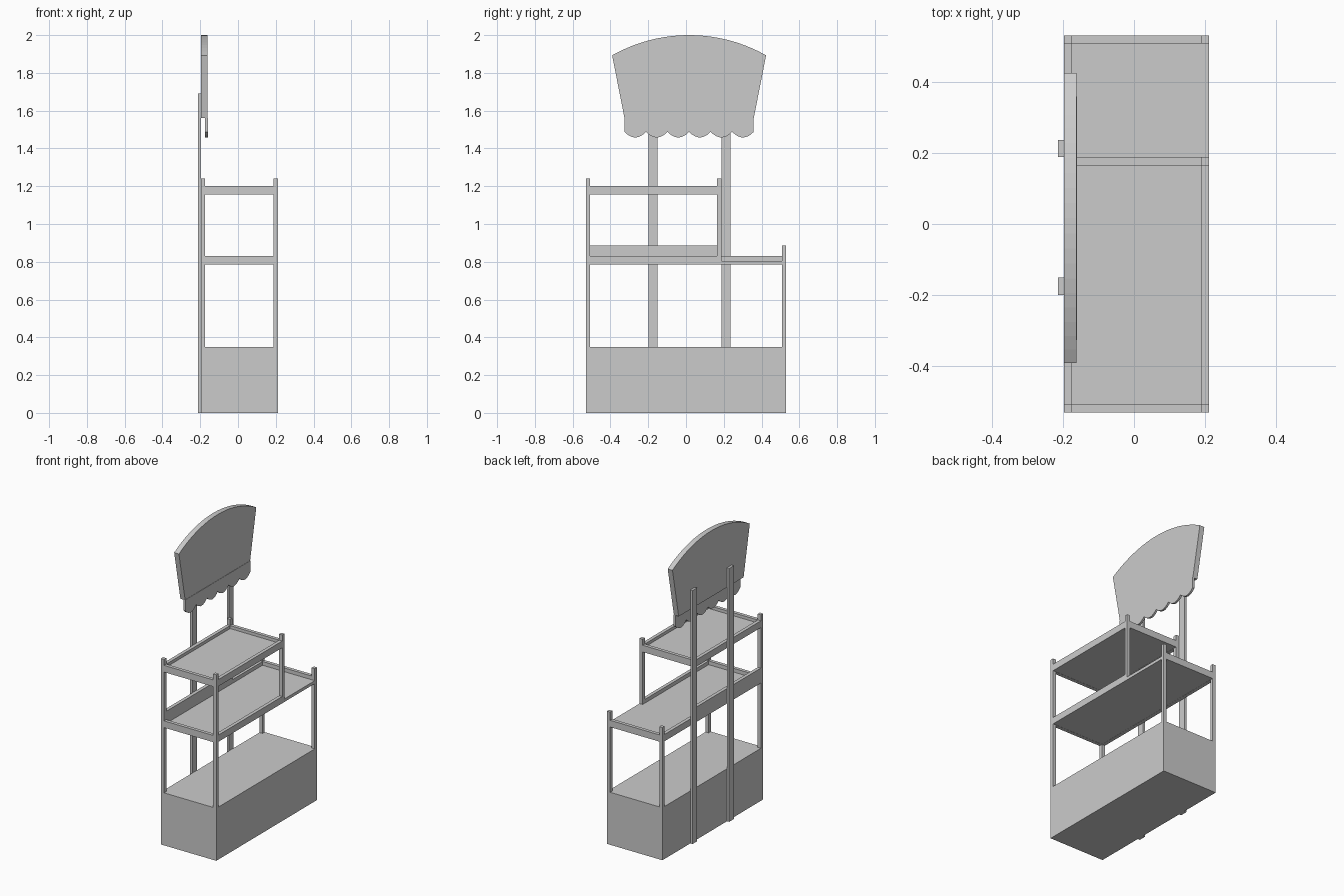
import bpy, bmesh, math

if "Cube" in bpy.data.objects:
    bpy.data.objects.remove(bpy.data.objects["Cube"])

X0, X1 = -0.197, 0.211      # stand depth
Y0, Y1 = -0.53, 0.53        # stand length
T = 0.023                   # post and rail thickness
YM0, YM1 = 0.165, 0.188     # posts at the end of the upper shelf


def box(name, x0, x1, y0, y1, z0, z1):
    bm = bmesh.new()
    bmesh.ops.create_cube(bm, size=1)
    for v in bm.verts:
        v.co.x = x0 if v.co.x < 0 else x1
        v.co.y = y0 if v.co.y < 0 else y1
        v.co.z = z0 if v.co.z < 0 else z1
    return finish(name, bm)


def slab(name, profile, x0, x1):
    # extrude a (y, z) profile along x
    bm = bmesh.new()
    face = bm.faces.new([bm.verts.new((x0, y, z)) for y, z in profile])
    res = bmesh.ops.extrude_face_region(bm, geom=[face])
    for v in res["geom"]:
        if isinstance(v, bmesh.types.BMVert):
            v.co.x = x1
    bmesh.ops.recalc_face_normals(bm, faces=bm.faces)
    return finish(name, bm)


def finish(name, bm):
    me = bpy.data.meshes.new(name)
    bm.to_mesh(me)
    bm.free()
    ob = bpy.data.objects.new(name, me)
    bpy.context.collection.objects.link(ob)
    return ob


# base cabinet
box("base", X0, X1, Y0, Y1, 0, 0.35)

# corner posts and upper shelf posts, on the back (-x) and front (+x) sides
for side, a, b, foot in (("back", X0, X0 + T, 0.785), ("front", X1 - T, X1, 0.785)):
    box(side + "_tall_post", a, b, Y0, Y0 + T, 0.35, 1.24)
    box(side + "_short_post", a, b, Y1 - T, Y1, 0.35, 0.885)
    box(side + "_middle_post", a, b, YM0, YM1, foot, 1.24)
    box(side + "_upper_rail", a, b, Y0 + T, YM0, 1.155, 1.2)

# end rails and shelf panels
xi0, xi1 = X0 + T, X1 - T
box("upper_end_rail_a", xi0, xi1, Y0, Y0 + T, 1.155, 1.2)
box("upper_end_rail_b", xi0, xi1, YM0, YM1, 1.155, 1.2)
box("upper_shelf", xi0, xi1, Y0 + T, YM0, 1.156, 1.18)
box("lower_end_rail_a", xi0, xi1, Y0, Y0 + T, 0.785, 0.83)
box("lower_end_rail_b", xi0, xi1, Y1 - T, Y1, 0.785, 0.83)
box("lower_shelf", xi0, xi1, Y0 + T, Y1 - T, 0.786, 0.805)

# lower shelf long rails, with a high back board under the upper shelf
box("back_board", X0, xi0, Y0 + T, YM0, 0.785, 0.885)
box("back_lower_rail", X0, xi0, YM1, Y1 - T, 0.785, 0.83)
box("front_lower_rail", xi1, X1, Y0 + T, YM0, 0.785, 0.83)
box("front_low_lip", xi1, X1, YM1, Y1 - T, 0.785, 0.805)

# sign poles
for name, y in (("pole_a", -0.199), ("pole_b", 0.188)):
    box(name, -0.213, X0, y, y + 0.048, 0, 1.69)

# arched sign board
CY, HW, SAG = 0.0165, 0.4075, 0.107
R = (HW ** 2 + SAG ** 2) / (2 * SAG)
A = math.asin(HW / R)
N = 20
arc = []
for i in range(N + 1):
    t = A - 2 * A * i / N
    arc.append((CY + R * math.sin(t), 2 - R + R * math.cos(t)))
sign = slab("sign_board", [(CY - 0.342, 1.56), (CY + 0.342, 1.56)] + arc, X0, -0.162)

# scalloped valance under the sign
W, BUMPS, S = 0.684, 6, 8
edge = []
for b in range(BUMPS):
    for i in range(S + (b == BUMPS - 1)):
        u = i / S
        y = CY - W / 2 + (b + u) * W / BUMPS
        edge.append((y, 1.488 - 0.03 * math.sin(math.pi * u) ** 0.85))
slab("valance", edge + [(CY + W / 2, 1.562), (CY - W / 2, 1.562)], -0.174, -0.16)
